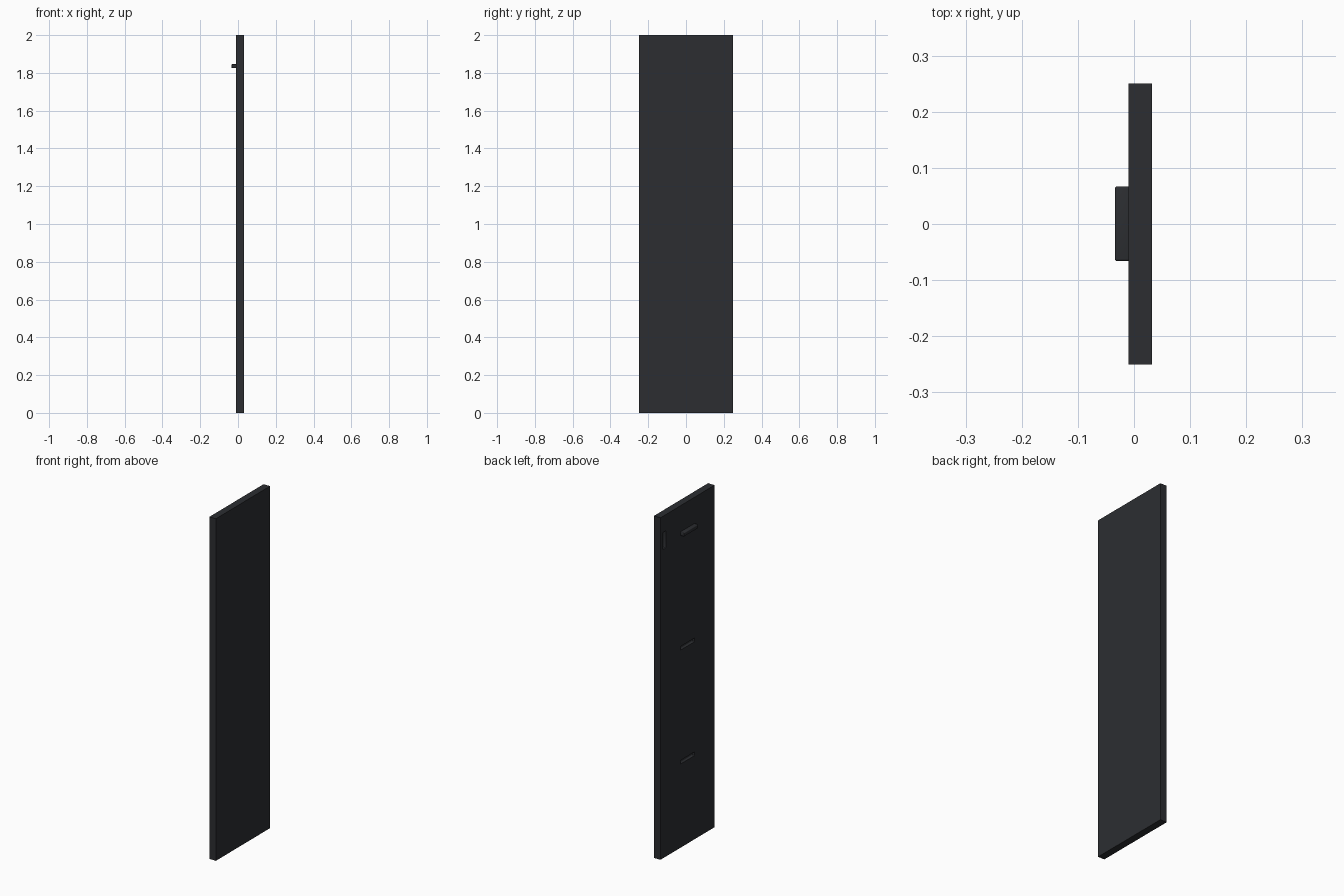
import bpy

if "Cube" in bpy.data.objects:
    bpy.data.objects.remove(bpy.data.objects["Cube"])

mat = bpy.data.materials.new("charcoal")
mat.diffuse_color = (0.025, 0.027, 0.031, 1)
mat.use_nodes = True
mat.node_tree.nodes["Principled BSDF"].inputs["Base Color"].default_value = mat.diffuse_color


def box(name, x, y, z, bevel=0.0, segments=3):
    """Box from (min, max) ranges, optionally with rounded edges."""
    bpy.ops.mesh.primitive_cube_add(size=1, location=[sum(r) / 2 for r in (x, y, z)])
    ob = bpy.context.object
    ob.name = name
    ob.scale = [r[1] - r[0] for r in (x, y, z)]
    bpy.ops.object.transform_apply(location=False, rotation=False, scale=True)
    ob.data.materials.append(mat)
    if bevel:
        mod = ob.modifiers.new("round", 'BEVEL')
        mod.width = bevel
        mod.segments = segments
        bpy.ops.object.modifier_apply(modifier=mod.name)
        bpy.ops.object.shade_smooth_by_angle()
    return ob


# Tall door panel
panel = box("door_panel", (-0.01, 0.032), (-0.25, 0.25), (0, 2))

# Recessed slots: two horizontal grips and an upright latch recess
slots = [
    ("middle_slot", (-0.065, 0.065), (1.155, 1.177)),
    ("lower_slot", (-0.065, 0.065), (0.489, 0.511)),
    ("latch_slot", (0.2, 0.226), (1.805, 1.905)),
]
for name, y, z in slots:
    cutter = box(name + "_cutter", (-0.03, 0.004), y, z, 0.004)
    mod = panel.modifiers.new(name, 'BOOLEAN')
    mod.object = cutter
    mod.solver = 'EXACT'
    bpy.context.view_layer.objects.active = panel
    bpy.ops.object.modifier_apply(modifier=mod.name)
    bpy.data.objects.remove(cutter)

# Raised pull handle near the top
box("pull_handle", (-0.034, 0.0), (-0.066, 0.067), (1.825, 1.847), 0.004)
